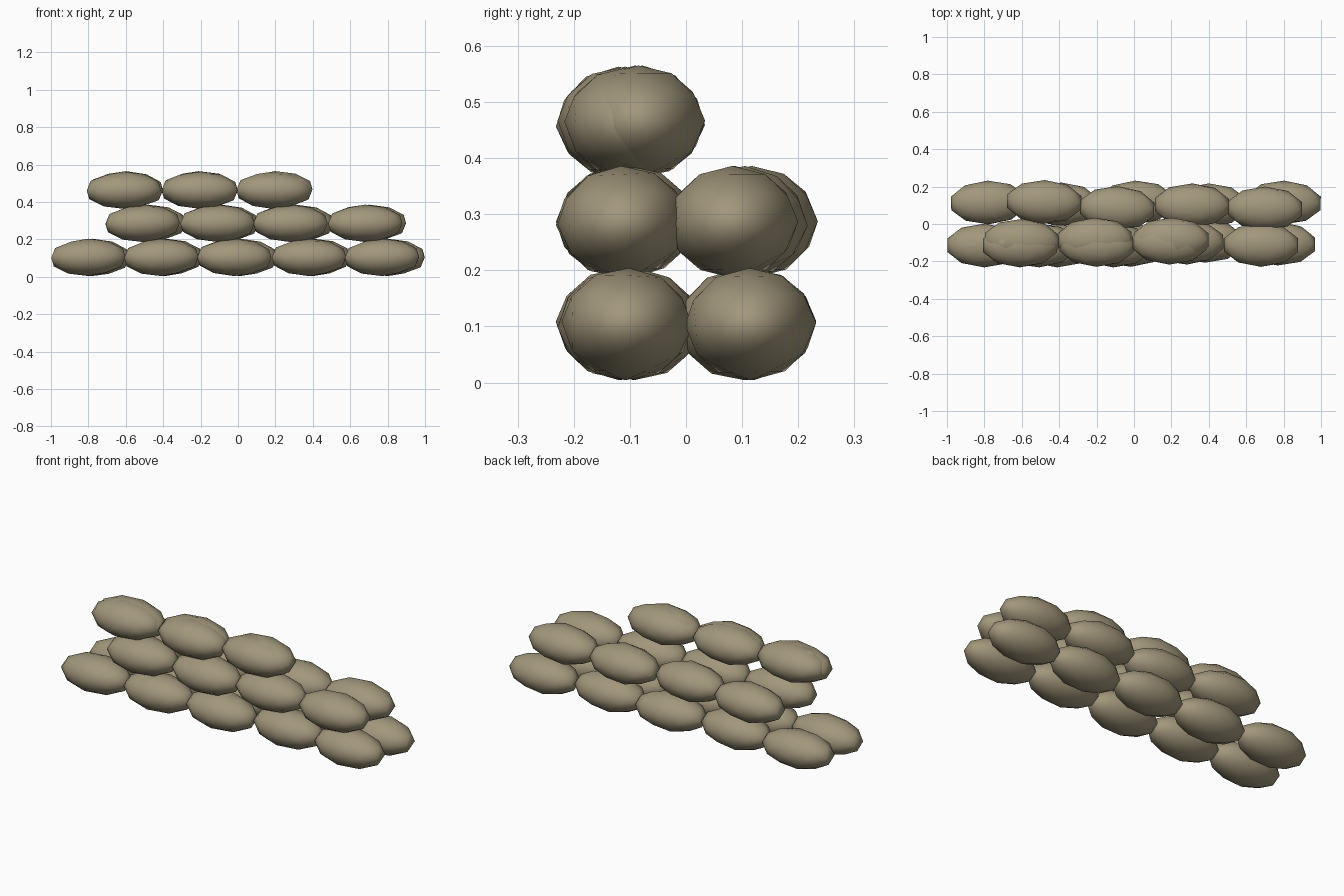
import bpy, random
from mathutils import Euler

if "Cube" in bpy.data.objects:
    bpy.data.objects.remove(bpy.data.objects["Cube"])

random.seed(4)

canvas = bpy.data.materials.new("tan canvas")
canvas.diffuse_color = (0.36, 0.31, 0.2, 1)
canvas.use_nodes = True
canvas.node_tree.nodes["Principled BSDF"].inputs["Base Color"].default_value = canvas.diffuse_color


def sandbag(name, x, y, z):
    """One plump bag: a stretched, slightly turned smooth icosphere."""
    bpy.ops.mesh.primitive_ico_sphere_add(subdivisions=2, radius=1, location=(x, y, z))
    bag = bpy.context.object
    bag.name = name
    bag.scale = (0.208, 0.117, 0.1)
    bag.rotation_euler = Euler((random.uniform(-.06, .06), random.uniform(-.02, .02),
                                random.uniform(-.04, .04)))
    bag.data.materials.append(canvas)
    bpy.ops.object.shade_smooth()


# each course: name, height of bag centres, list of (x, y)
courses = [
    ("bottom_front", 0.104, [(-.8, -.115), (-.41, -.115), (-.02, -.112), (.38, -.09), (.77, -.105)]),
    ("bottom_back", 0.104, [(-.78, .115), (-.39, .105), (.01, .115), (.4, .1), (.8, .115)]),
    ("middle_front", 0.286, [(-.51, -.115), (-.11, -.115), (.28, -.1), (.68, -.112)]),
    ("middle_back", 0.286, [(-.48, .118), (-.09, .085), (.31, .1), (.7, .083)]),
    # top course: two rows slumped almost into each other
    ("top_front", 0.463, [(-.61, -.115), (-.2, -.112), (.19, -.1)]),
    ("top_back", 0.465, [(-.6, -.09), (-.21, -.083), (.2, -.083)]),
]
for course, z, spots in courses:
    for i, (x, y) in enumerate(spots, 1):
        sandbag(f"{course}_sandbag_{i}", x, y, z)
